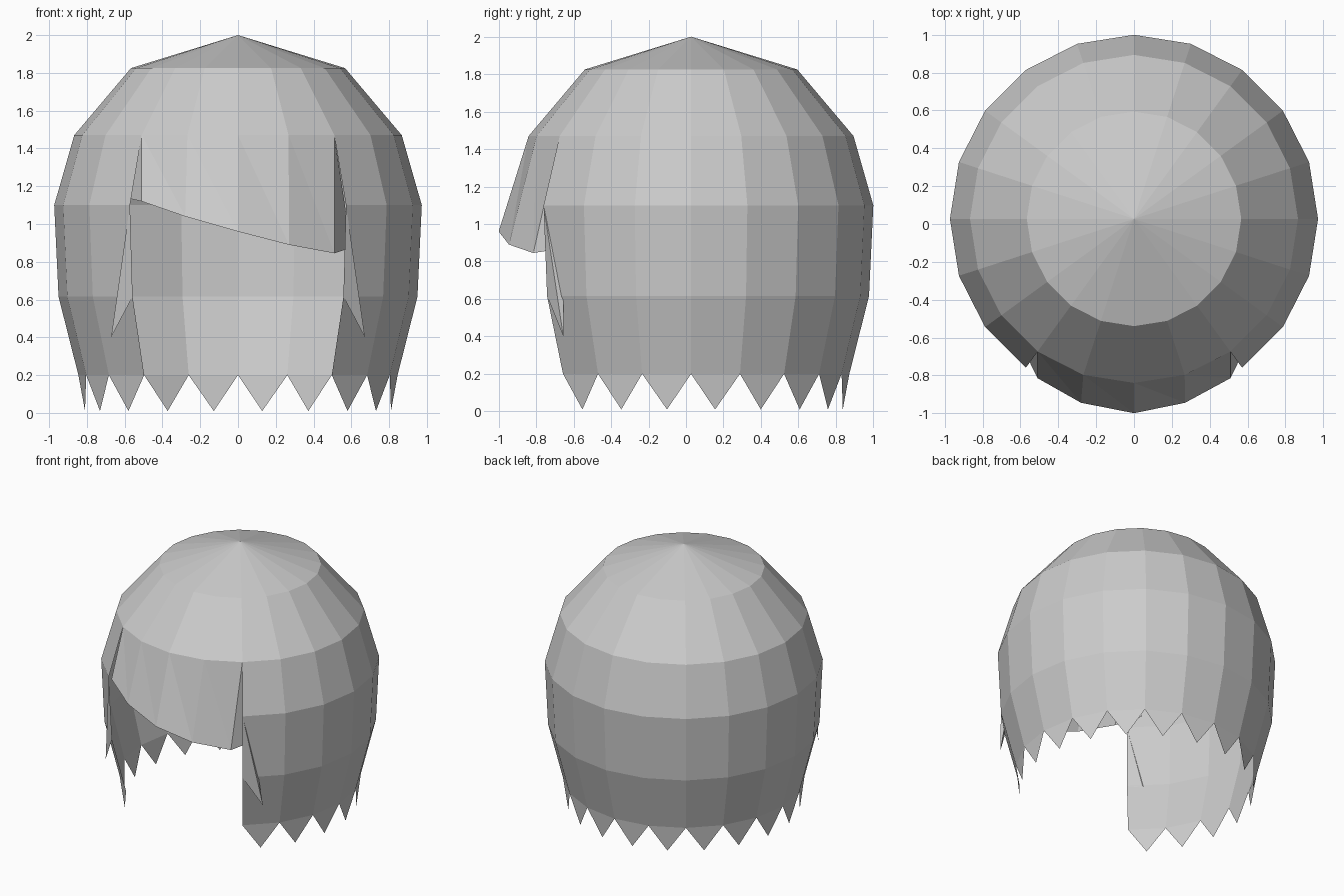
import bpy, bmesh
from math import sin, cos, pi

if "Cube" in bpy.data.objects:
    bpy.data.objects.remove(bpy.data.objects["Cube"])

SEG, CY = 20, 0.027
RINGS = [(0.567, 1.825), (0.867, 1.47), (0.973, 1.10), (0.95, 0.615), (0.845, 0.2)]


def polar(r, z, k):
    """Point on a ring, k steps round from the front."""
    a = 2 * pi * k / SEG
    return (r * sin(a), CY - r * cos(a), z)


def make(name, faces):
    """Flat-shaded sheet from a list of point loops, welded together."""
    bm = bmesh.new()
    for pts in faces:
        bm.faces.new([bm.verts.new(p) for p in pts])
    bmesh.ops.remove_doubles(bm, verts=bm.verts, dist=0.0005)
    bmesh.ops.recalc_face_normals(bm, faces=bm.faces)
    me = bpy.data.meshes.new(name)
    bm.to_mesh(me)
    bm.free()
    bpy.context.collection.objects.link(bpy.data.objects.new(name, me))


# Hair cap: closed crown, sides and back open across four front segments
faces = []
for k in range(SEG):
    faces.append([(0, CY, 2.0), polar(*RINGS[0], k), polar(*RINGS[0], k + 1)])
    for i in range(len(RINGS) - 1):
        if i == 0 or 2 <= k < 18:
            a, b = RINGS[i], RINGS[i + 1]
            faces.append([polar(*a, k), polar(*b, k), polar(*b, k + 1), polar(*a, k + 1)])
    # jagged hem
    if 2 <= k < 18:
        faces.append([polar(*RINGS[4], k), polar(0.82, 0.01, k + 0.5), polar(*RINGS[4], k + 1)])
make("hair_cap", faces)

# Slanted fringe with ends tucked inside the sides
hem = [(-0.60, -0.63, 1.14), (-0.51, -0.815, 1.12), (-0.28, -0.945, 1.04), (0, -1.0, 0.96),
       (0.27, -0.945, 0.89), (0.51, -0.815, 0.845), (0.60, -0.63, 0.875)]
top = [polar(*RINGS[1], k) for k in range(-2, 3)]
faces = [[top[0], hem[0], hem[1]], [top[4], hem[5], hem[6]]]
for i in range(4):
    faces.append([top[i], hem[i + 1], hem[i + 2]])
    faces.append([top[i], hem[i + 2], top[i + 1]])
make("fringe", faces)

# Pointed side locks
for side, name in ((1, "side_lock_left"), (-1, "side_lock_right")):
    a, b, tip, d = [(side * x, y, z) for x, y, z in (
        (0.572, -0.76, 1.10), (0.558, -0.741, 0.615), (0.672, -0.655, 0.40), (0.635, -0.655, 0.60))]
    make(name, [[a, b, tip], [a, tip, d], [b, d, tip]])
